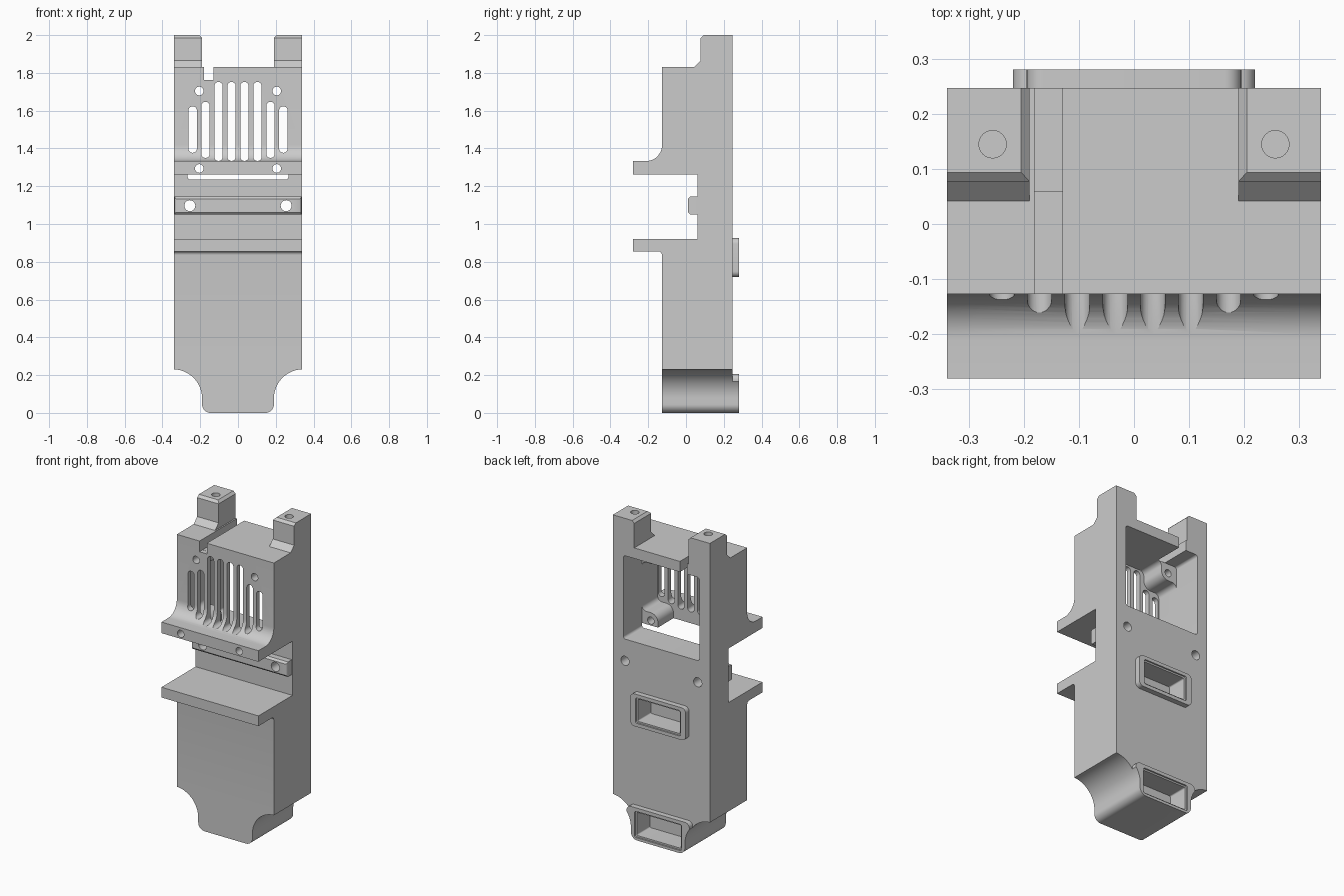
import bpy, bmesh
from math import cos, sin, radians

if "Cube" in bpy.data.objects:
    bpy.data.objects.remove(bpy.data.objects["Cube"])

grey = bpy.data.materials.new("plain_grey")
grey.use_nodes = True
colour = (0.6, 0.6, 0.6, 1)
grey.diffuse_color = colour
grey.node_tree.nodes["Principled BSDF"].inputs["Base Color"].default_value = colour


def arc(cx, cy, r, start, end, n=12):
    """Points on an arc, angles in degrees."""
    steps = [radians(start + (end - start) * i / n) for i in range(n + 1)]
    return [(cx + r * cos(a), cy + r * sin(a)) for a in steps]


def rounded(x0, x1, z0, z1, r):
    """Rounded rectangle outline; a full radius gives a slot."""
    return (arc(x1 - r, z1 - r, r, 0, 90, 8) + arc(x0 + r, z1 - r, r, 90, 180, 8)
            + arc(x0 + r, z0 + r, r, 180, 270, 8) + arc(x1 - r, z0 + r, r, 270, 360, 8))


def prism(name, outline, axis, lo, hi):
    """Extrude an outline along x (y,z points), y (x,z points) or z (x,y points)."""
    place = {"x": lambda a, b, d: (d, a, b),
             "y": lambda a, b, d: (a, d, b),
             "z": lambda a, b, d: (a, b, d)}[axis]
    bm = bmesh.new()
    face = bm.faces.new([bm.verts.new(place(a, b, lo)) for a, b in outline])
    extruded = bmesh.ops.extrude_face_region(bm, geom=[face])["geom"]
    moved = [v for v in extruded if isinstance(v, bmesh.types.BMVert)]
    bmesh.ops.translate(bm, verts=moved, vec=place(0, 0, hi - lo))
    bmesh.ops.remove_doubles(bm, verts=bm.verts, dist=1e-5)
    bmesh.ops.recalc_face_normals(bm, faces=bm.faces)
    mesh = bpy.data.meshes.new(name)
    bm.to_mesh(mesh)
    bm.free()
    mesh.materials.append(grey)
    obj = bpy.data.objects.new(name, mesh)
    bpy.context.collection.objects.link(obj)
    return obj


def activate(obj):
    bpy.ops.object.select_all(action="DESELECT")
    obj.select_set(True)
    bpy.context.view_layer.objects.active = obj


def shape(targets, outline, axis, lo, hi, operation="DIFFERENCE"):
    """Cut (or trim) the targets with a temporary prism."""
    cutter = prism("cutter", outline, axis, lo, hi)
    cutter.hide_render = True
    for obj in targets:
        activate(obj)
        mod = obj.modifiers.new("shape", "BOOLEAN")
        mod.operation, mod.object, mod.solver = operation, cutter, "EXACT"
        bpy.ops.object.modifier_apply(modifier=mod.name)
    bpy.data.objects.remove(cutter)


W, FRONT, BACK, STEP, FLANGE = 0.34, -0.127, 0.247, 0.06, -0.281
WALL, SHELF, ROOF = -0.097, 1.263, 1.763

# Housing: side silhouette with posts, shelf flanges and the recess between them
side = [(BACK, 0), (BACK, 2), (0.094, 2), (0.077, 1.985), (0.077, 1.865), (0.042, 1.83),
        (FRONT, 1.83)]
side += arc(FRONT - 0.085, 1.418, 0.085, 0, -90)
side += [(FLANGE, 1.333), (FLANGE, SHELF), (STEP, SHELF), (STEP, 0.92),
         (FLANGE, 0.92), (FLANGE, 0.855)]
side += arc(FRONT - 0.02, 0.835, 0.02, 90, 0, 6) + [(FRONT, 0)]
housing = prism("housing", side, "x", -W, W)

# Ports on the back
upper_port = prism("upper_port", rounded(-0.195, 0.195, 0.72, 0.925, 0.03), "y", BACK, 0.281)
lower_port = prism("lower_port", rounded(-0.22, 0.22, -0.06, 0.205, 0.03), "y", BACK, 0.281)

# Scooped lower end
half = arc(0.145, 0.045, 0.045, -90, 0, 8) + arc(0.345, 0.076, 0.155, 180, 90, 16)
half += [(0.345, 2.5)]
foot = half + [(-x, z) for x, z in reversed(half)]
shape([housing, lower_port], foot, "y", -0.5, 0.5, "INTERSECT")

# Gap between the posts, with chamfered inner top edges
gap = [(0.19, 1.83), (0.19, 1.985), (0.22, 2.015)]
shape([housing], gap + [(-x, z) for x, z in reversed(gap)], "y", -0.5, 0.5)

# Rear cavity, open below in front of the step, and the cable notch in its roof
shape([housing], rounded(-0.267, 0.267, 1.235, ROOF, 0.016), "y", WALL, 0.4)
shape([housing], [(-0.181, 1.762), (-0.13, 1.762), (-0.13, 1.9), (-0.181, 1.9)],
      "y", -0.4, 0.4)

# Ventilation slots, mirrored about the middle
for x, low, high in [(0.034, 1.334, 1.752), (0.103, 1.334, 1.752),
                     (0.172, 1.35, 1.647), (0.24, 1.377, 1.623)]:
    for s in (-1, 1):
        shape([housing], rounded(s * x - 0.022, s * x + 0.022, low, high, 0.0215),
              "y", -0.27, -0.03)

# Corner screw bosses flared into the cavity walls, with holes through the front
bosses = []
for s, side_name in ((1, "left"), (-1, "right")):
    for z, wall_z, up, level in ((1.294, SHELF, 1, "lower"), (1.704, ROOF, -1, "upper")):
        # offsets from the screw axis: wall flare, round nose, then the base
        offsets = [(0.062, wall_z - z if up > 0 else z - wall_z)]
        offsets += arc(0.032, 0.08, 0.03, 0, -90, 8) + arc(0, 0, 0.05, 90, 180)
        if level == "upper":
            offsets += arc(-0.08, -0.029, 0.03, 0, -90, 8)
        else:
            offsets += [(-0.05, wall_z - z)]
        boss = prism(f"{level}_{side_name}_boss",
                     [(s * (0.205 + dx), z + up * dz) for dx, dz in offsets],
                     "y", WALL, STEP)
        shape([housing, boss], arc(s * 0.205, z, 0.023, 0, 345, 23), "y", -0.4, 0.1)
        bosses.append(boss)

# Clamp bar on the recess wall: chamfered section, trimmed to rounded ends
section = [(STEP, 1.05), (0.022, 1.05), (0.01, 1.062), (0.01, 1.133), (0.022, 1.145),
           (STEP, 1.145)]
bar = prism("clamp_bar", section, "x", -0.4, 0.4)
shape([bar], rounded(-0.335, 0.335, 0.01 - 0.002, 0.1, 0.014), "z", 1, 1.2, "INTERSECT")
for s in (-1, 1):
    shape([housing, bar], arc(s * 0.255, 1.097, 0.029, 0, 345, 23), "y", -0.1, 0.4)
    # Blind hole in each post top
    shape([housing], arc(s * 0.257, 0.145, 0.025, 0, 345, 23), "z", 1.85, 2.1)

# Port pockets with a shallow lip
for port, w, z0, z1 in ((upper_port, 0.148, 0.752, 0.893), (lower_port, 0.155, 0.027, 0.173)):
    shape([housing, port], rounded(-w, w, z0, z1, 0.008), "y", 0.14, 0.4)
    shape([port], rounded(-w - 0.01, w + 0.01, z0 - 0.01, z1 + 0.01, 0.012), "y", 0.271, 0.4)

# Smooth curved faces, keep machined edges sharp
for obj in [housing, upper_port, lower_port, bar] + bosses:
    activate(obj)
    bpy.ops.object.shade_smooth_by_angle(angle=radians(30))
